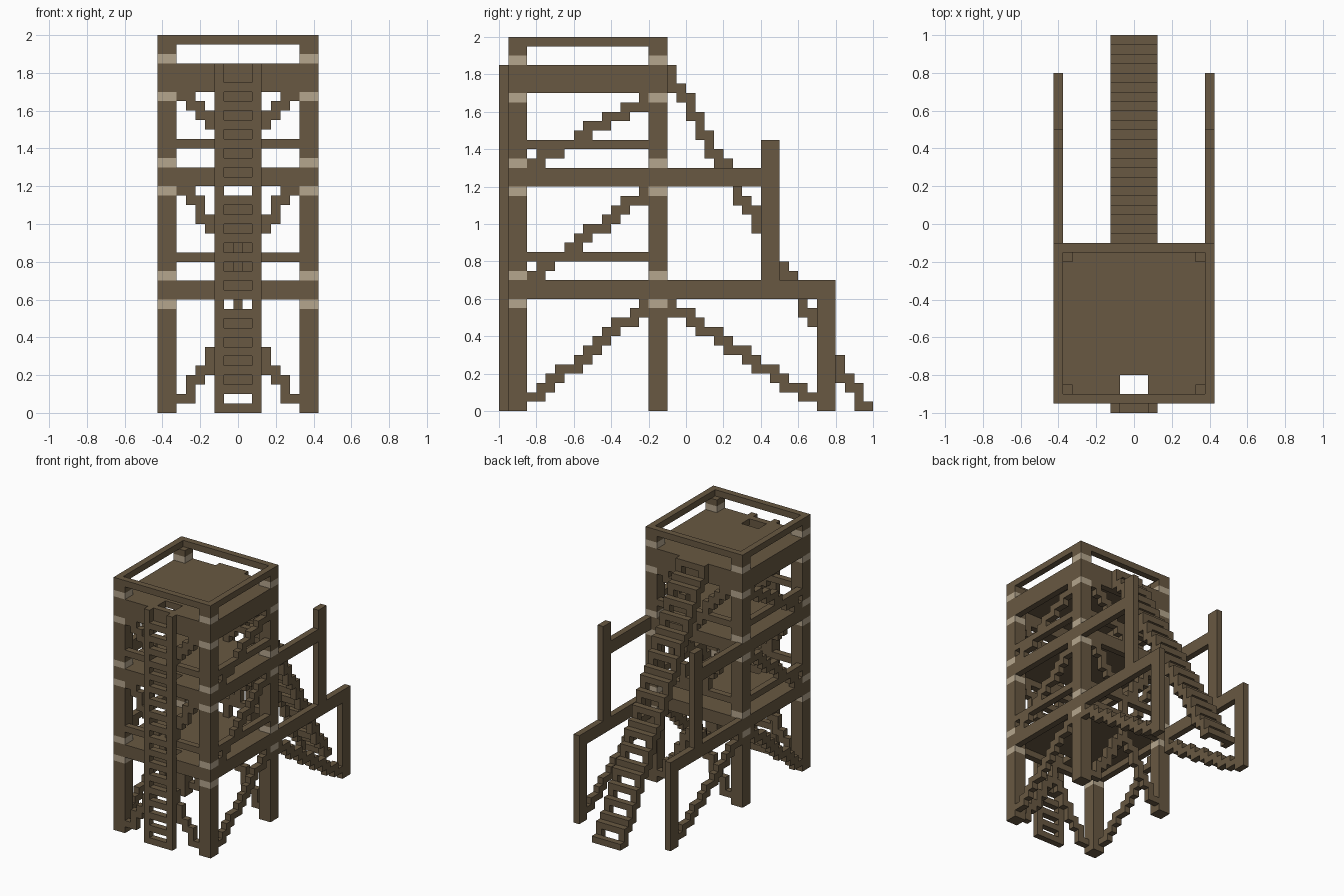
import bpy
import bmesh
import math
from mathutils import Vector

cube = bpy.data.objects.get("Cube")
if cube:
    bpy.data.objects.remove(cube, do_unlink=True)

U = 0.05  # size of one building block


def material(name, rgb):
    m = bpy.data.materials.new(name)
    m.use_nodes = True
    m.diffuse_color = (*rgb, 1)
    m.node_tree.nodes["Principled BSDF"].inputs["Base Color"].default_value = (*rgb, 1)
    return m


WOOD = material("brown_wood", (0.138, 0.098, 0.054))
ROPE = material("pale_rope", (0.46, 0.38, 0.27))


def make(name, boxes, mat=WOOD):
    """One object from boxes (x0, x1, y0, y1, z0, z1) given in blocks."""
    bm = bmesh.new()
    for x0, x1, y0, y1, z0, z1 in boxes:
        geo = bmesh.ops.create_cube(bm, size=1)
        size = Vector((x1 - x0, y1 - y0, z1 - z0))
        mid = Vector((x0 + x1, y0 + y1, z0 + z1)) / 2
        for v in geo["verts"]:
            v.co = Vector(a * s + m for a, s, m in zip(v.co, size, mid)) * U
    me = bpy.data.meshes.new(name)
    bm.to_mesh(me)
    bm.free()
    me.materials.append(mat)
    ob = bpy.data.objects.new(name, me)
    bpy.context.collection.objects.link(ob)
    return ob


def both(boxes):
    """Boxes plus their mirror images across x = 0."""
    return boxes + [(-b[1], -b[0], *b[2:]) for b in boxes]


def steps(n, first, last):
    """Stepped diagonal of n columns: (column, low block, high block + 1)."""
    out, prev = [], first
    for i in range(n):
        z = math.floor(first + (last - first) * i / (n - 1) + 0.5)
        out.append((i, min(z, prev), max(z, prev) + 1))
        prev = z
    return out


W = 8.5            # half width of the tower
F, B = -19, -2     # front and back of the tower

# Corner posts, with rope lashings above and below every floor
ropes = [11, 14, 23, 26, 33, 37]
for yname, y in (("front", F), ("back", B - 2)):
    for xname, x in (("left", W - 2), ("right", -W)):
        cuts = [0] + [c for r in ropes for c in (r, r + 1)] + [39]
        make(f"{yname}_{xname}_post",
             [(x, x + 2, y, y + 2, a, b) for a, b in zip(cuts[::2], cuts[1::2])])
        make(f"{yname}_{xname}_lashings",
             [(x, x + 2, y, y + 2, r, r + 1) for r in ropes], ROPE)


def frame(z0, z1, i=2):
    """Four one-block-thick bars between the corner posts."""
    return both([(W - 1, W, F + i, B - i, z0, z1)]) + [
        (i - W, W - i, F, F + 1, z0, z1), (i - W, W - i, B - 1, B, z0, z1)]


# Floor beams, mid rails and top rail
for name, z0, z1 in (("lower_beams", 12, 14), ("middle_beams", 24, 26),
                     ("upper_beams", 34, 37), ("lower_mid_rails", 16, 17),
                     ("upper_mid_rails", 28, 29)):
    make(name, frame(z0, z1))
make("top_rail", both([(W - 1, W, F, B, 39, 40)]) + [
    (1 - W, W - 1, F, F + 1, 39, 40), (1 - W, W - 1, B - 1, B, 39, 40)])

# Floors with a ladder hatch at the front
for name, z in (("lower_floor", 13), ("middle_floor", 25), ("top_platform", 36)):
    make(name, both([(1.5, W - 1, F + 1, F + 3, z, z + 1)])
         + [(1 - W, W - 1, F + 3, B - 1, z, z + 1)])

# Stepped braces on the front, back and sides of each storey
for name, lo, hi, rising in (("lower", 1, 11, True), ("middle", 14, 23, False),
                             ("upper", 26, 33, False)):
    a, b = (lo, hi) if rising else (hi, lo)
    cols = steps(7, a, b)
    for face, y in (("front", F), ("back", B - 1)):
        make(f"{name}_{face}_braces",
             both([(-6.5 + i, -5.5 + i, y, y + 1, z0, z1) for i, z0, z1 in cols[:-1]])
             + [(-0.5, 0.5, y, y + 1, cols[-1][1], cols[-1][2])])
    make(f"{name}_side_braces",
         both([(W - 1, W, F + 2 + i, F + 3 + i, z0, z1) for i, z0, z1 in steps(13, lo, hi)]))

# Rear side supports
make("rear_long_beams", both([(W - 1, W, B, 16, 12, 14)]))
make("rear_short_beams", both([(W - 1, W, B, 8, 24, 26)]))
make("rear_ground_posts", both([(W - 1, W, 14, 16, 0, 12)]))
make("rear_upper_posts", both([(W - 1, W, 8, 10, 14, 29)]))
make("rear_braces",
     both([(W - 1, W, 13 - i, 14 - i, z0, z1) for i, z0, z1 in steps(16, 1, 11)]))

# Front ladder
make("ladder_rails", both([(1.5, 2.5, -20, -19, 0, 37)]))
make("ladder_rungs", [(-1.5, 1.5, -20, -19, z, z + 1) for z in range(0, 35, 2)])

# Rear staircase: stepped stringers and one tread per step
flight = steps(22, 0, 36)
# the top step hangs down to the underside of the upper beams
make("stair_stringers",
     both([(1.5, 2.5, 19 - i, 20 - i, z0, z1) for i, z0, z1 in flight]))
make("stair_treads", [(-1.5, 1.5, 19 - i, 20 - i, z1 - 1, z1) for i, z0, z1 in flight])
